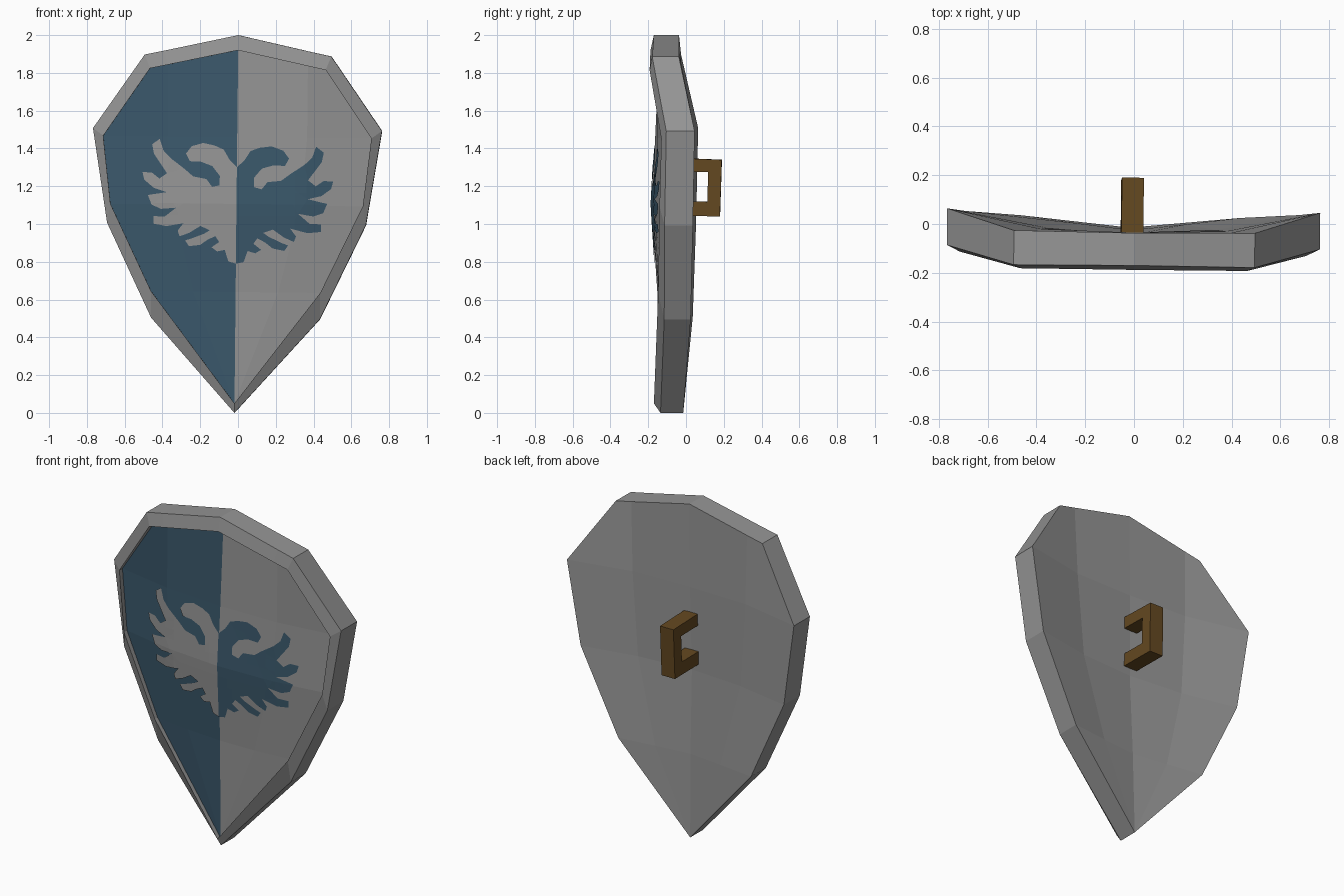
import bpy, bmesh, math
from mathutils import Matrix, Vector
from mathutils.bvhtree import BVHTree

if "Cube" in bpy.data.objects:
    bpy.data.objects.remove(bpy.data.objects["Cube"])


def material(name, rgb):
    m = bpy.data.materials.new(name)
    m.diffuse_color = (*rgb, 1)
    m.use_nodes = True
    m.node_tree.nodes["Principled BSDF"].inputs["Base Color"].default_value = m.diffuse_color
    return m


STEEL = material("steel grey", (0.30, 0.30, 0.30))
BLUE = material("slate blue", (0.043, 0.098, 0.148))
BROWN = material("wood brown", (0.127, 0.065, 0.015))

# The whole shield leans very slightly about its centre
PIVOT = Vector((0, 0, 1))
TILT = (Matrix.Translation(PIVOT + Vector((-.007, 0, 0))) @ Matrix.Rotation(math.radians(-0.7), 4, 'Z')
        @ Matrix.Rotation(math.radians(0.6), 4, 'Y') @ Matrix.Translation(-PIVOT))


def finish(bm, name, *mats):
    bm.transform(TILT)
    me = bpy.data.meshes.new(name)
    bm.to_mesh(me)
    bm.free()
    for m in mats:
        me.materials.append(m)
    ob = bpy.data.objects.new(name, me)
    bpy.context.collection.objects.link(ob)
    return ob


def sheet(bm, rows, tip):
    """Mirrored five-column sheet narrowing to a tip; returns its outline verts."""
    grid = []
    for c, h, e in rows:
        pts = [(-e[0], *e[1:]), (-h[0], *h[1:]), c, h, e]
        grid.append([bm.verts.new(p) for p in pts])
    t = bm.verts.new(tip)
    for a, b in zip(grid, grid[1:]):
        for i in range(4):
            bm.faces.new((a[i], a[i + 1], b[i + 1], b[i]))
    for i in range(4):
        bm.faces.new((grid[-1][i], grid[-1][i + 1], t))
    return grid[0] + [r[4] for r in grid[1:]] + [t] + [r[0] for r in reversed(grid[1:])]


def ring(bm, outline, depths):
    """Copy of an outline at new depths: top middle, half, corner, three sides, tip."""
    c, h, e, s1, s2, s3, t = depths
    ys = [e, h, c, h, e, s1, s2, s3, t, s3, s2, s1]
    return [bm.verts.new((v.co.x, y, v.co.z)) for v, y in zip(outline, ys)]


def bridge(bm, a, b):
    n = len(a)
    for i in range(n):
        j = (i + 1) % n
        bm.faces.new((a[i], a[j], b[j], b[i]))


# Rows of (middle, half-width, edge) points for the back and the front panel
BACK = [((0, -.037, 2.0), (.39, -.033, 1.914), (.494, -.032, 1.892)),
        ((0, -.035, 1.5), (.38, -.025, 1.5), (.765, .055, 1.5)),
        ((0, -.045, 1.0), (.345, -.02, 1.0), (.685, .045, 1.0)),
        ((0, -.025, .5), (.22, 0, .5), (.447, .030, .5))]
PANEL = [((0, -.142, 1.92), (.37, -.146, 1.84), (.465, -.146, 1.82)),
         ((0, -.163, 1.46), (.37, -.148, 1.46), (.71, -.093, 1.46)),
         ((0, -.182, 1.1), (.34, -.162, 1.1), (.668, -.103, 1.1)),
         ((0, -.152, .64), (.225, -.142, .64), (.448, -.116, .64))]
PANEL_TIP = (0, -.142, .05)

# Shield body: back, side band, bevelled rim and its small inner step
bm = bmesh.new()
back = sheet(bm, BACK, (0, -.015, 0))
outer = ring(bm, back, (-.17, -.172, -.173, -.095, -.105, -.11, -.135))
tmp = bmesh.new()
edge = sheet(tmp, PANEL, PANEL_TIP)
inner = ring(bm, edge, (-.188, -.187, -.187, -.122, -.132, -.142, -.17))
step = [bm.verts.new(v.co) for v in edge]
for a, b in ((back, outer), (outer, inner), (inner, step)):
    bridge(bm, a, b)
tmp.free()
bmesh.ops.recalc_face_normals(bm, faces=bm.faces[:])
finish(bm, "shield_body", STEEL)

# Front panel: left half blue, right half grey
bm = bmesh.new()
sheet(bm, PANEL, PANEL_TIP)
for f in bm.faces:
    f.normal_update()
    if f.normal.y > 0:
        f.normal_flip()
    f.material_index = 1 if f.calc_center_median().x < 0 else 0
surface = BVHTree.FromBMesh(bm)
finish(bm, "front_panel", STEEL, BLUE)

# Heraldic bird: half outline in hundredths (distance from middle, height)
BIRD = [(0, 130), (4, 134), (7, 139), (12, 141), (18, 142), (24, 140), (27, 136),
        (25, 132), (19, 132), (13, 130), (9, 125), (9, 120), (13, 119), (16, 123),
        (23, 124), (28, 128), (35, 133), (39, 137), (41, 143), (45, 140), (44, 135),
        (37, 125), (41, 122), (45, 125), (50, 125), (49, 121), (44, 117), (37, 115),
        (47, 113), (45, 108), (40, 106), (32, 107), (38, 102), (44, 102), (44, 98),
        (37, 97), (28, 99), (31, 95), (30, 92), (25, 94), (19, 98), (14, 96),
        (17, 94), (24, 91), (27, 90), (25, 87), (19, 88), (15, 91), (11, 93),
        (9, 90), (13, 87), (10, 85), (6, 86), (4, 80), (0, 79)]


def bird_half(name, side, mat):
    bm = bmesh.new()
    pts = [(side * x / 100, 0, z / 100 - .04 * side * x / 100) for x, z in BIRD]
    if side > 0:
        pts = [(x * 1.02, y, z) for x, y, z in pts]
    f = bm.faces.new([bm.verts.new(p) for p in pts])
    f.normal_update()
    if f.normal.y > 0:
        f.normal_flip()
    bmesh.ops.triangulate(bm, faces=bm.faces[:])
    # Slice into a grid so the plate can follow the panel
    cuts = [((side * i * .0618, 0, 0), (1, 0, 0)) for i in range(1, 9)]
    cuts += [((0, 0, .8 + i * .0613), (0, 0, 1)) for i in range(11)]
    for co, no in cuts:
        bmesh.ops.bisect_plane(bm, geom=bm.verts[:] + bm.edges[:] + bm.faces[:],
                               plane_co=co, plane_no=no)
    for v in bm.verts:
        hit = surface.ray_cast(Vector((v.co.x + side * 1e-4, -1, v.co.z)), Vector((0, 1, 0)))[0]
        v.co.y = (hit.y if hit else -.17) - .006
    finish(bm, name, mat)


bird_half("bird_emblem_left", -1, STEEL)
bird_half("bird_emblem_right", 1, BLUE)

# Handle: C-shaped grip on the back
bm = bmesh.new()
profile = [(-.055, 1.045), (.18, 1.04), (.19, 1.34), (-.055, 1.35),
           (-.055, 1.28), (.118, 1.275), (.113, 1.118), (-.055, 1.122)]
f = bm.faces.new([bm.verts.new((-.048, y, z)) for y, z in profile])
ext = bmesh.ops.extrude_face_region(bm, geom=[f], use_keep_orig=True)
bmesh.ops.translate(bm, vec=(.09, 0, 0),
                    verts=[g for g in ext["geom"] if isinstance(g, bmesh.types.BMVert)])
bmesh.ops.recalc_face_normals(bm, faces=bm.faces[:])
finish(bm, "handle", BROWN)
